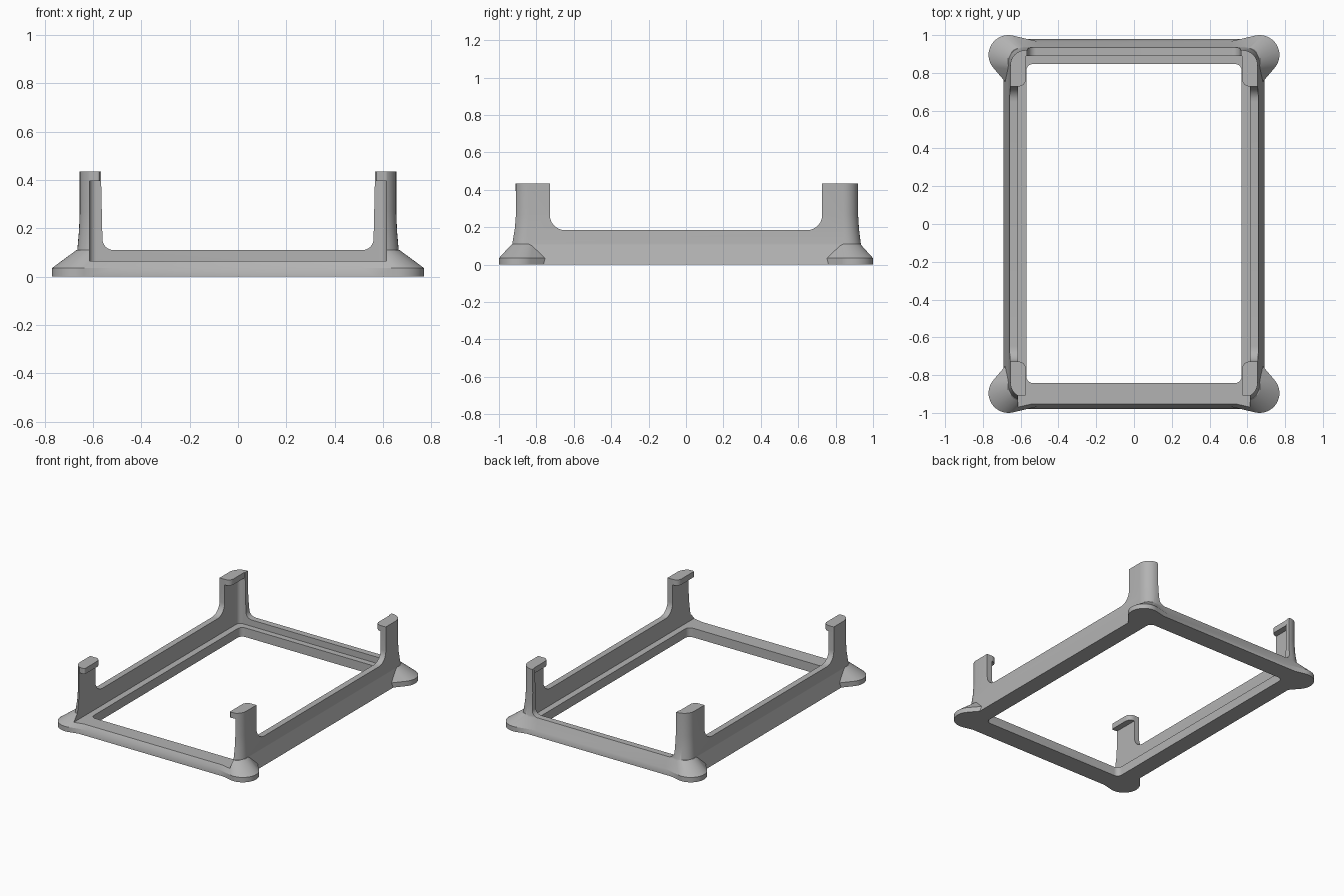
import bpy, bmesh, math
from mathutils import Vector

cube = bpy.data.objects.get("Cube")
if cube:
    bpy.data.objects.remove(cube, do_unlink=True)

grey = bpy.data.materials.new("plain_grey")
grey.use_nodes = True
GREY = (0.45, 0.45, 0.45, 1)
grey.diffuse_color = GREY
grey.node_tree.nodes["Principled BSDF"].inputs["Base Color"].default_value = GREY


def make_object(name, bm):
    bmesh.ops.recalc_face_normals(bm, faces=bm.faces)
    mesh = bpy.data.meshes.new(name)
    bm.to_mesh(mesh)
    bm.free()
    mesh.materials.append(grey)
    ob = bpy.data.objects.new(name, mesh)
    bpy.context.collection.objects.link(ob)
    return ob


def rounded(corners, steps=8):
    """Outline from (u, v, radius) corners, each filleted by its radius."""
    out = []
    for i, (u, v, r) in enumerate(corners):
        p = Vector((u, v, 0))
        if r == 0:
            out.append(p)
            continue
        a = (Vector(corners[i - 1][:2] + (0,)) - p).normalized()
        b = (Vector(corners[(i + 1) % len(corners)][:2] + (0,)) - p).normalized()
        half = a.angle(b) / 2
        centre = p + (a + b).normalized() * r / math.sin(half)
        reach = r / math.tan(half)
        start = (p + a * reach - centre).normalized()
        end = (p + b * reach - centre).normalized()
        out += [centre + start.slerp(end, k / steps) * r for k in range(steps + 1)]
    return out


def rectangle(x0, x1, y0, y1, r):
    return rounded([(x0, y0, r), (x1, y0, r), (x1, y1, r), (x0, y1, r)])


def loft(name, rings):
    bm = bmesh.new()
    loops = [[bm.verts.new(p) for p in ring] for ring in rings]
    for low, high in zip(loops, loops[1:]):
        for i in range(len(low)):
            bm.faces.new((low[i - 1], low[i], high[i], high[i - 1]))
    bm.faces.new(loops[0])
    bm.faces.new(loops[-1])
    return make_object(name, bm)


def prism(name, outline, axis, lo, hi):
    place = {"x": lambda p, w: (w, p.x, p.y),
             "y": lambda p, w: (p.x, w, p.y),
             "z": lambda p, w: (p.x, p.y, w)}[axis]
    return loft(name, [[place(p, w) for p in outline] for w in (lo, hi)])


def combine(target, other, operation):
    mod = target.modifiers.new(operation.lower(), "BOOLEAN")
    mod.operation, mod.object, mod.solver = operation, other, "EXACT"
    bpy.context.view_layer.objects.active = target
    bpy.ops.object.modifier_apply(modifier=mod.name)
    bpy.data.objects.remove(other, do_unlink=True)


def circle(cx, cy, r, z, n=48):
    return [(cx + r * math.cos(math.tau * k / n), cy + r * math.sin(math.tau * k / n), z)
            for k in range(n)]


# Tapered outer body
levels = [(0, .69, .98), (.11, .665, .935), (.19, .658, .925),
          (.27, .655, .92), (.435, .655, .92)]
frame = loft("stand_frame", [[(p.x, p.y, z) for p in rectangle(-x, x, -y, y, .08)]
                             for z, x, y in levels])

# Flared corner feet, blended into the body
for sx in (-1, 1):
    for sy in (-1, 1):
        points = circle(.665, .895, .105, 0) + circle(.665, .895, .105, .035)
        points += circle(.598, .862, .07, .11)
        points += [(x, y, z) for z in (0, .035) for x, y in ((.62, .68), (.46, .955))]
        bm = bmesh.new()
        for x, y, z in points:
            bm.verts.new((sx * x, sy * y, z))
        bmesh.ops.convex_hull(bm, input=bm.verts)
        bmesh.ops.dissolve_limit(bm, angle_limit=.005, verts=bm.verts, edges=bm.edges)
        combine(frame, make_object("foot", bm), "UNION")

# Tray pocket open to the front, and the opening through the floor
pocket = rounded([(-.615, -2, 0), (.615, -2, 0), (.615, .89, .03), (-.615, .89, .03)])
combine(frame, prism("pocket", pocket, "z", .065, 1), "DIFFERENCE")
combine(frame, prism("opening", rectangle(-.57, .57, -.842, .847, .035), "z", -1, 1),
        "DIFFERENCE")

# Lowered side walls between the posts
side_gap = rounded([(-.728, 1, 0), (-.728, .185, .08), (.728, .185, .08), (.728, 1, 0)])
combine(frame, prism("side_gap", side_gap, "x", -2, 2), "DIFFERENCE")

# Lowered back wall between the posts
back_gap = rounded([(-.58, 1, 0), (-.56, .11, .045), (.56, .11, .045), (.58, 1, 0)])
combine(frame, prism("back_gap", back_gap, "y", -2, 2), "DIFFERENCE")

# Retaining hooks on top of the posts
parts = [frame]
for sx, side in ((-1, "right"), (1, "left")):
    for sy, end in ((-1, "front"), (1, "back")):
        outline = rounded([(sx * .572, sy * .728, .04), (sx * .64, sy * .728, 0),
                           (sx * .64, sy * .885, 0), (sx * .615, sy * .908, 0),
                           (sx * .572, sy * .912, .01)])
        parts.append(prism(f"hook_{end}_{side}", outline, "z", .395, .435))

# Smooth curved surfaces, keep the edges crisp
bpy.ops.object.select_all(action="DESELECT")
for ob in parts:
    ob.select_set(True)
bpy.context.view_layer.objects.active = frame
bpy.ops.object.shade_smooth_by_angle(angle=math.radians(30))
